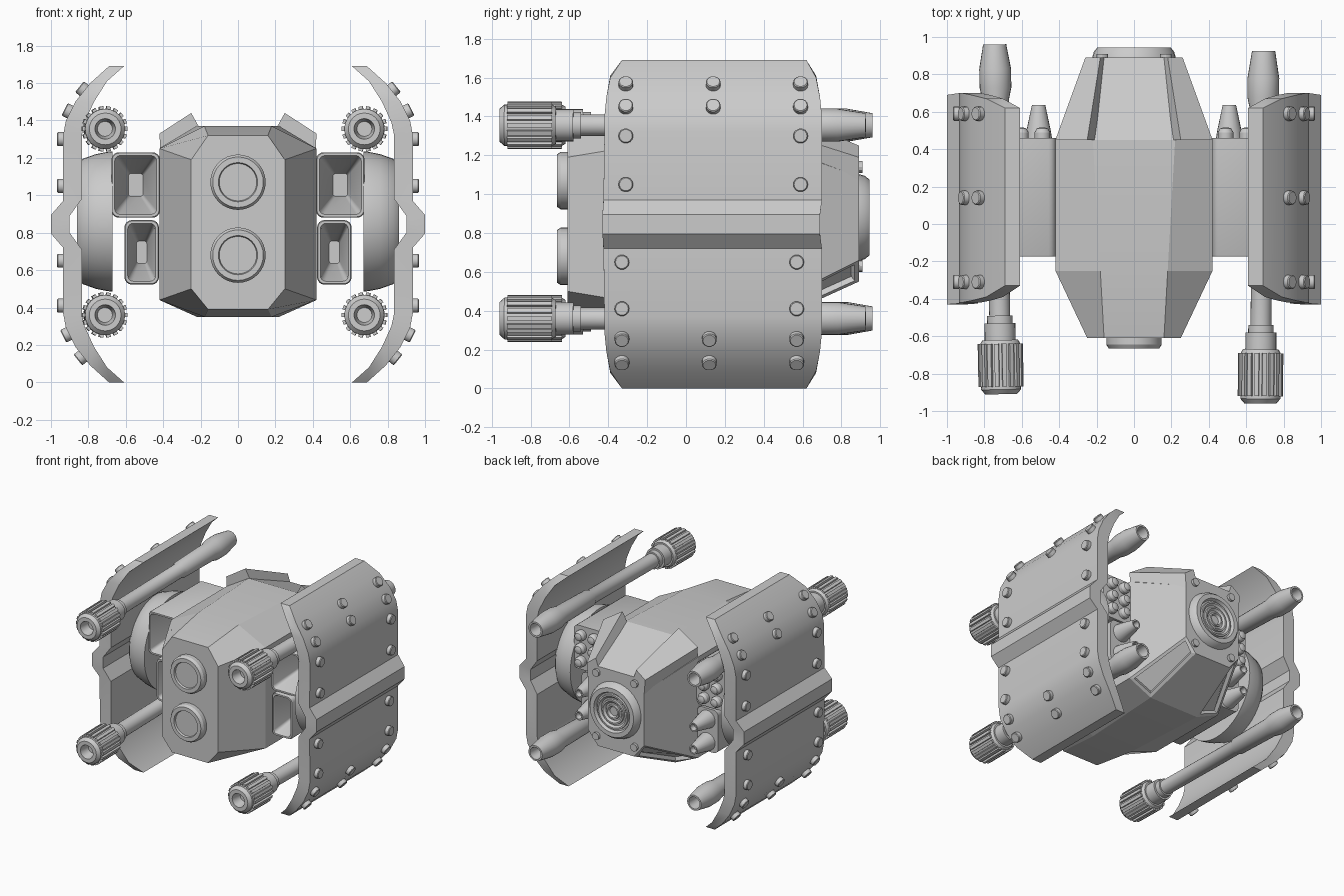
import bpy, bmesh, math
from mathutils import Vector, Matrix

cube = bpy.data.objects.get("Cube")
if cube:
    bpy.data.objects.remove(cube, do_unlink=True)

grey = bpy.data.materials.new("plain_grey")
grey.use_nodes = True
grey.diffuse_color = (0.6, 0.6, 0.6, 1)
grey.node_tree.nodes["Principled BSDF"].inputs["Base Color"].default_value = (0.6, 0.6, 0.6, 1)


def finish(name, bm, angle=30):
    """Turn a bmesh into an object with clean normals and sharp edges kept."""
    bmesh.ops.recalc_face_normals(bm, faces=bm.faces)
    mesh = bpy.data.meshes.new(name)
    bm.to_mesh(mesh)
    bm.free()
    mesh.materials.append(grey)
    mesh.shade_smooth()
    mesh.set_sharp_from_angle(angle=math.radians(angle))
    obj = bpy.data.objects.new(name, mesh)
    bpy.context.collection.objects.link(obj)
    return obj


def loft(bm, rings, cap_start=True, cap_end=True):
    """Skin closed rings of points."""
    rows = [[bm.verts.new(p) for p in ring] for ring in rings]
    n = len(rows[0])
    faces = []
    for a, b in zip(rows, rows[1:]):
        for i in range(n):
            j = (i + 1) % n
            faces.append(bm.faces.new((a[i], a[j], b[j], b[i])))
    if cap_start:
        bm.faces.new(rows[0])
    if cap_end:
        bm.faces.new(rows[-1])
    return faces


def lathe(bm, profile, start, direction, sides=24):
    """Turn (radius, distance) pairs round an axis."""
    turn = Vector(direction).to_track_quat('Z', 'Y').to_matrix()
    rings = []
    for r, d in profile:
        ring = [Vector((r * math.cos(i * math.tau / sides), r * math.sin(i * math.tau / sides), d))
                for i in range(sides)]
        rings.append([Vector(start) + turn @ p for p in ring])
    loft(bm, rings)


def octagon(y, side, flat, z_low, z_side_low, z_side_high, z_high):
    half = [(flat, z_low), (side, z_side_low), (side, z_side_high), (flat, z_high)]
    return [(x, y, z) for x, z in half] + [(-x, y, z) for x, z in reversed(half)]


# Central hull, with sunken panels on the lower rear corners
bm = bmesh.new()
faces = loft(bm, [octagon(-0.61, 0.25, 0.16, 0.39, 0.5, 1.19, 1.32),
                  octagon(-0.25, 0.42, 0.18, 0.35, 0.44, 1.25, 1.37),
                  octagon(0.45, 0.42, 0.22, 0.35, 0.44, 1.25, 1.37),
                  octagon(0.89, 0.25, 0.16, 0.55, 0.66, 1.09, 1.19)])
bmesh.ops.recalc_face_normals(bm, faces=bm.faces)
panels = [f for f in faces if f.calc_center_median().y > 0.5
          and f.calc_center_median().z < 0.6 and abs(f.calc_center_median().x) > 0.1]
bmesh.ops.inset_individual(bm, faces=panels, thickness=0.035, depth=0)
bmesh.ops.inset_individual(bm, faces=panels, thickness=0.005, depth=-0.03)
finish("hull", bm, 8)

# Raised armour slabs on the upper rear corners
for s, side in ((1, "left"), (-1, "right")):
    bm = bmesh.new()
    front = [(0.2, 1.35), (0.25, 1.44), (0.42, 1.33), (0.415, 1.23)]
    rear = [(0.15, 1.16), (0.18, 1.25), (0.26, 1.19), (0.25, 1.07)]
    loft(bm, [[(s * x, 0.45, z) for x, z in front], [(s * x, 0.89, z) for x, z in rear]])
    finish(side + "_hull_slab", bm, 8)

# Two round front lamps
bm = bmesh.new()
for z in (1.07, 0.68):
    lathe(bm, [(0.148, 0), (0.148, 0.04), (0.135, 0.06), (0.105, 0.06), (0.1, 0.045)],
          (0, -0.605, z), (0, -1, 0), 32)
finish("front_lamps", bm)

# Rear engine disc with concentric steps, and four corner bolts
bm = bmesh.new()
steps = [(0.225, 0), (0.215, 0.035), (0.195, 0.06), (0.16, 0.06)]
for r in (0.15, 0.11, 0.07):
    steps += [(r, 0.035), (r - 0.012, 0.035), (r - 0.014, 0.05), (r - 0.026, 0.05)]
lathe(bm, steps + [(0.035, 0.03), (0.015, 0.03)], (0, 0.885, 0.88), (0, 1, 0), 32)
finish("engine_disc", bm)
bm = bmesh.new()
for x in (-0.17, 0.17):
    for z in (0.63, 1.14):
        lathe(bm, [(0.03, 0), (0.03, 0.035)], (x, 0.875, z), (0, 1, 0), 12)
finish("rear_bolts", bm)


def rounded(cx, cz, w, h, y, r):
    """Rounded rectangle in the xz plane."""
    points = []
    for k, (sx, sz) in enumerate(((1, 1), (-1, 1), (-1, -1), (1, -1))):
        for i in range(5):
            a = (k + i / 4) * math.pi / 2
            points.append((cx + sx * (w / 2 - r) + r * math.cos(a), y,
                           cz + sz * (h / 2 - r) + r * math.sin(a)))
    return points


def pod(name, cx, cz, w, h):
    """Side box with a tapering open intake in front."""
    bm = bmesh.new()
    loft(bm, [rounded(cx, cz, w, h, 0.46, 0.04),
              rounded(cx, cz, w, h, -0.165, 0.04),
              rounded(cx, cz, w - 0.01, h - 0.01, -0.175, 0.036),
              rounded(cx, cz, w - 0.035, h - 0.035, -0.175, 0.03),
              rounded(cx, cz, w - 0.045, h - 0.045, -0.165, 0.025),
              rounded(cx, cz, w * 0.3, h * 0.35, 0.22, 0.015)])
    finish(name, bm)


# Shield cross-section, upper half: outer x, outer z, inner x, inner z, front y, back y
MID = 0.845
upper = [(0.69, 1.69, 0.61, 1.69, -0.33, 0.62), (0.79, 1.6, 0.7, 1.61, -0.39, 0.67),
         (0.87, 1.5, 0.77, 1.5, -0.41, 0.69), (0.92, 1.4, 0.82, 1.39, -0.42, 0.7),
         (0.935, 1.32, 0.835, 1.32, -0.42, 0.7), (0.935, 0.97, 0.835, 0.98, -0.425, 0.7),
         (1.0, 0.895, 0.9, 0.89, -0.43, 0.69)]
shield = upper + [(a, 2 * MID - b, c, 2 * MID - d, e, f) for a, b, c, d, e, f in reversed(upper)]


def shield_point(z):
    """Outer point and outward normal of the shield at a height."""
    for p, q in zip(shield, shield[1:]):
        if q[1] <= z <= p[1]:
            t = (p[1] - z) / (p[1] - q[1])
            dx, dz = q[0] - p[0], q[1] - p[1]
            return p[0] + t * dx, Vector((-dz, 0, dx)).normalized()


def barrel(name, muzzle, tail):
    """Long gun barrel with a ribbed muzzle and a hollow tail."""
    bm = bmesh.new()
    muzzle, tail = Vector(muzzle), Vector(tail)
    axis = (tail - muzzle).normalized()
    length = (tail - muzzle).length
    lathe(bm, [(0.04, 0.08), (0.055, 0.0), (0.085, 0.0), (0.107, 0.025), (0.107, 0.27),
               (0.095, 0.29), (0.083, 0.29), (0.083, 0.38), (0.068, 0.38), (0.068, 0.42),
               (0.056, 0.42), (0.056, 1.2), (0.066, 1.22), (0.072, 1.58), (0.085, 1.64),
               (0.085, 1.74), (0.062, length), (0.048, length), (0.04, length - 0.1)],
          muzzle, axis)
    turn = axis.to_track_quat('Z', 'Y').to_matrix().to_4x4()
    for i in range(18):
        spot = (Matrix.Translation(muzzle) @ turn @ Matrix.Rotation(i * math.tau / 18, 4, 'Z')
                @ Matrix.Translation((0.108, 0, 0.155)) @ Matrix.Diagonal((0.026, 0.023, 0.23, 1)))
        bmesh.ops.create_cube(bm, size=1, matrix=spot)
    finish(name, bm)


for s, side in ((1, "left"), (-1, "right")):
    # Intake pods
    pod(side + "_upper_pod", s * 0.547, 1.055, 0.26, 0.35)
    pod(side + "_lower_pod", s * 0.515, 0.695, 0.185, 0.345)

    # Rocket tips in the upper pod, cone nozzles in the lower pod
    bm = bmesh.new()
    for x in (0.49, 0.605):
        for z in (0.95, 1.055, 1.16):
            lathe(bm, [(0.042, 0), (0.042, 0.035), (0.03, 0.055), (0.012, 0.062)],
                  (s * x, 0.455, z), (0, 1, 0), 16)
    finish(side + "_rocket_tips", bm)
    bm = bmesh.new()
    for z in (0.6, 0.78):
        lathe(bm, [(0.072, 0), (0.066, 0.04), (0.036, 0.18), (0.026, 0.18), (0.02, 0.14)],
              (s * 0.51, 0.455, z), (0, 1, 0), 20)
    finish(side + "_nozzles", bm)

    # Round mount between pods and shield
    bm = bmesh.new()
    lathe(bm, [(0.375, 0), (0.372, 0.03), (0.36, 0.09), (0.335, 0.16), (0.3, 0.19)],
          (s * 0.67, 0.14, 0.86), (s, 0, 0), 48)
    finish(side + "_mount", bm)

    # Curved shield with a ridge along its middle
    bm = bmesh.new()
    loft(bm, [[(s * a, e, b), (s * a, f, b), (s * c, f, d), (s * c, e, d)]
              for a, b, c, d, e, f in shield])
    finish(side + "_shield", bm)

    # Shield studs: three in the rows near the tips, two in the others
    bm = bmesh.new()
    for z, count in ((1.56, 3), (1.445, 3), (1.3, 2), (1.05, 2),
                     (0.65, 2), (0.41, 2), (0.26, 3), (0.14, 3)):
        x, normal = shield_point(z)
        shift = 0 if z > MID else -0.02
        for i in range(count):
            y = -0.31 + shift + i * 0.9 / (count - 1)
            direction = Vector((s * normal.x, 0, normal.z))
            lathe(bm, [(0.038, -0.02), (0.038, 0.028), (0.033, 0.033)], (s * x, y, z), direction, 14)
    finish(side + "_studs", bm)

    # Gun barrels above and below
    for z, level in ((1.355, "upper"), (0.36, "lower")):
        if s > 0:
            barrel(side + "_" + level + "_barrel", (0.675, -0.96, z), (0.693, 0.925, z))
        else:
            barrel(side + "_" + level + "_barrel", (-0.71, -0.91, z), (-0.745, 0.96, z))
